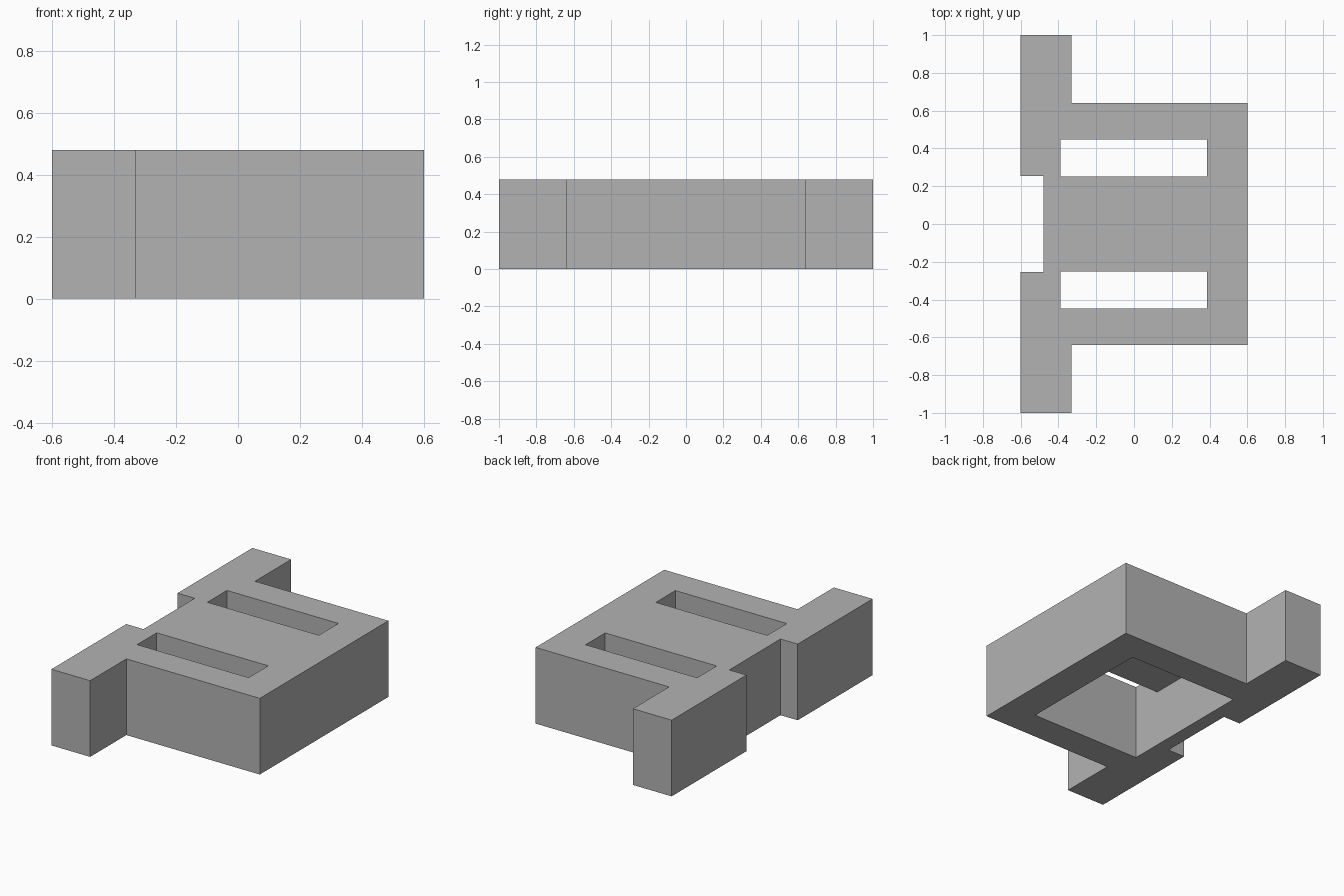
import bpy
import bmesh
from mathutils import Vector

cube = bpy.data.objects.get("Cube")
if cube:
    bpy.data.objects.remove(cube, do_unlink=True)

HEIGHT = 0.48
CEILING = 0.36   # underside of the web between the slots

grey = bpy.data.materials.new("plain grey")
grey.use_nodes = True
grey.diffuse_color = (0.45, 0.45, 0.45, 1)
grey.node_tree.nodes["Principled BSDF"].inputs["Base Color"].default_value = grey.diffuse_color


def prism(name, points, direction):
    """Extrude a closed profile along a direction."""
    bm = bmesh.new()
    base = bm.faces.new([bm.verts.new(p) for p in points])
    top = bmesh.ops.extrude_face_region(bm, geom=[base], use_keep_orig=True)["geom"]
    verts = [g for g in top if isinstance(g, bmesh.types.BMVert)]
    bmesh.ops.translate(bm, verts=verts, vec=Vector(direction))
    bmesh.ops.recalc_face_normals(bm, faces=bm.faces)
    mesh = bpy.data.meshes.new(name)
    bm.to_mesh(mesh)
    bm.free()
    mesh.materials.append(grey)
    obj = bpy.data.objects.new(name, mesh)
    bpy.context.collection.objects.link(obj)
    return obj


# Block with two side arms and a notch: half outline, mirrored in y
half = [(0.6, 0.64), (-0.33, 0.64), (-0.33, 1), (-0.6, 1), (-0.6, 0.255), (-0.48, 0.255)]
outline = half + [(x, -y) for x, y in reversed(half)]
block = prism("bracket_block", [(x, y, 0) for x, y in outline], (0, 0, HEIGHT))

# Underside pocket that opens through the top as two slots
side = [(0.447, -0.1), (0.447, HEIGHT + 0.1), (0.252, HEIGHT + 0.1), (0.252, CEILING)]
section = side + [(-y, z) for y, z in reversed(side)]
cutter = prism("pocket_cutter", [(-0.39, y, z) for y, z in section], (0.777, 0, 0))
cutter.hide_render = True

cut = block.modifiers.new("pocket", "BOOLEAN")
cut.operation = "DIFFERENCE"
cut.solver = "EXACT"
cut.object = cutter

# Bake the cut and drop the cutter
bpy.context.view_layer.update()
evaluated = block.evaluated_get(bpy.context.evaluated_depsgraph_get())
result = bpy.data.meshes.new_from_object(evaluated)
block.modifiers.clear()
block.data = result
bpy.data.objects.remove(cutter, do_unlink=True)
